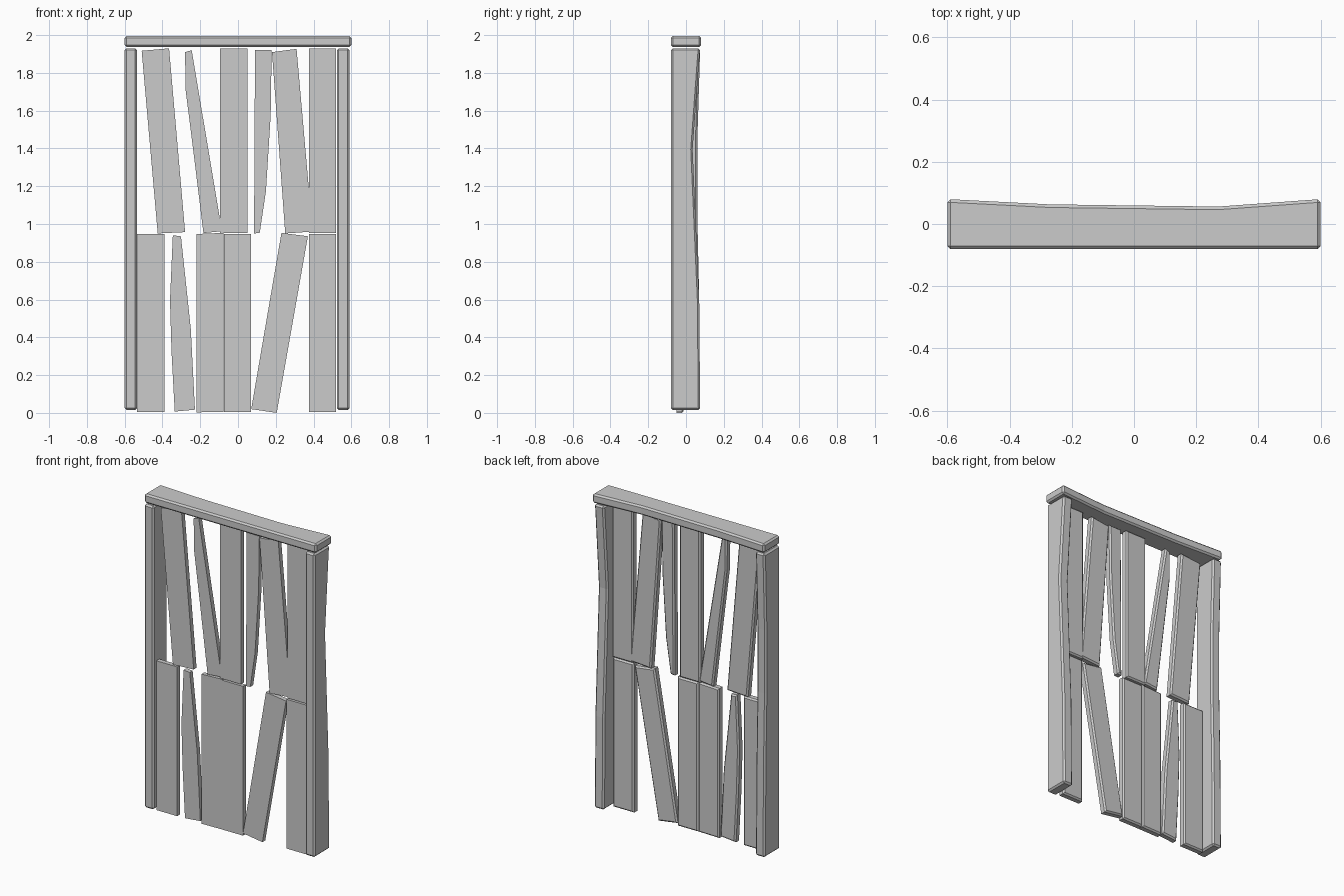
import bpy, bmesh
from mathutils import Vector

if "Cube" in bpy.data.objects:
    bpy.data.objects.remove(bpy.data.objects["Cube"])


def prism(name, outline, to3d, lo, hi, bevel, chamfer):
    """Extrude a 2D outline from depth lo to hi, then chamfer the chosen edges."""
    bm = bmesh.new()
    a = [bm.verts.new(to3d(u, v, lo)) for u, v in outline]
    b = [bm.verts.new(to3d(u, v, hi)) for u, v in outline]
    n = len(outline)
    bm.faces.new(a)
    bm.faces.new(b[::-1])
    for i in range(n):
        j = (i + 1) % n
        bm.faces.new((a[j], a[i], b[i], b[j]))
    bmesh.ops.recalc_face_normals(bm, faces=bm.faces[:])
    edges = [e for e in bm.edges
             if chamfer(e) and e.calc_face_angle(0) > 0.4]
    bmesh.ops.bevel(bm, geom=edges, offset=bevel, segments=1,
                    affect='EDGES', profile=0.5)
    mesh = bpy.data.meshes.new(name)
    bm.to_mesh(mesh)
    bm.free()
    ob = bpy.data.objects.new(name, mesh)
    bpy.context.collection.objects.link(ob)
    return ob


def every_edge(e):
    return True


def post(name, x0, x1, back):
    """Side post from its (y, z) outline; the back face is worn hollow."""
    outline = [(-0.08, 0.02), (back[0][0], 0.02)] + back[1:-1] + \
              [(back[-1][0], 1.935), (-0.08, 1.935)]
    prism(name, outline, lambda y, z, x: Vector((x, y, z)), x0, x1, 0.01, every_edge)


def board(name, outline, y0, y1):
    """Plank from its front outline (x, z), chamfered around the back."""
    def back_edge(e):
        return all(v.co.y > y1 - 1e-5 for v in e.verts)
    prism(name, outline, lambda x, z, y: Vector((x, y, z)), y0, y1, 0.009, back_edge)


# Frame
post("left_post", -0.60, -0.535,
     [(0.075, 0), (0.07, 0.6), (0.06, 1.05), (0.06, 1.45), (0.075, 2)])
post("right_post", 0.523, 0.59,
     [(0.075, 0), (0.07, 0.6), (0.035, 1.4), (0.07, 1.88), (0.075, 2)])
prism("top_beam",
      [(-0.6, -0.08), (0.6, -0.08), (0.6, 0.08), (0.27, 0.056),
       (-0.27, 0.063), (-0.6, 0.08)],
      lambda x, y, z: Vector((x, y, z)), 1.942, 2.0, 0.01, every_edge)

# Upper row of planks
upper = {
    "leaning_left": [(-0.425, 0.955), (-0.28, 0.962), (-0.365, 1.935), (-0.51, 1.922)],
    "split_left": [(-0.183, 0.957), (-0.085, 0.967), (-0.245, 1.925), (-0.28, 1.915),
                   (-0.278, 1.72), (-0.24, 1.42)],
    "centre": [(-0.095, 0.957), (0.05, 0.957), (0.05, 1.935), (-0.095, 1.935)],
    "split_right": [(0.085, 0.955), (0.115, 0.958), (0.148, 1.18), (0.173, 1.58),
                    (0.178, 1.925), (0.09, 1.925)],
    "leaning_right": [(0.25, 0.955), (0.395, 0.965), (0.31, 1.932), (0.18, 1.915)],
    "right": [(0.375, 0.957), (0.52, 0.957), (0.52, 1.935), (0.375, 1.935)],
}
for key, outline in upper.items():
    board("upper_plank_" + key, outline, -0.042, -0.004)

# Lower row of planks
lower = {
    "left": [(-0.535, 0.01), (-0.39, 0.01), (-0.39, 0.952), (-0.535, 0.952)],
    "split": [(-0.335, 0.012), (-0.228, 0.022), (-0.25, 0.45), (-0.302, 0.94),
              (-0.345, 0.945), (-0.36, 0.6), (-0.352, 0.33)],
    "centre_left": [(-0.22, 0.008), (-0.077, 0.01), (-0.077, 0.958), (-0.22, 0.952)],
    "centre_right": [(-0.075, 0.01), (0.07, 0.01), (0.07, 0.952), (-0.075, 0.952)],
    "leaning": [(0.07, 0.025), (0.205, 0.005), (0.37, 0.94), (0.23, 0.958)],
    "right": [(0.375, 0.01), (0.52, 0.01), (0.52, 0.952), (0.375, 0.952)],
}
for key, outline in lower.items():
    board("lower_plank_" + key, outline, -0.05, -0.012)

# Stand the model exactly on the ground
low = min(v.co.z for o in bpy.data.objects for v in o.data.vertices)
for o in bpy.data.objects:
    o.location.z = -low
